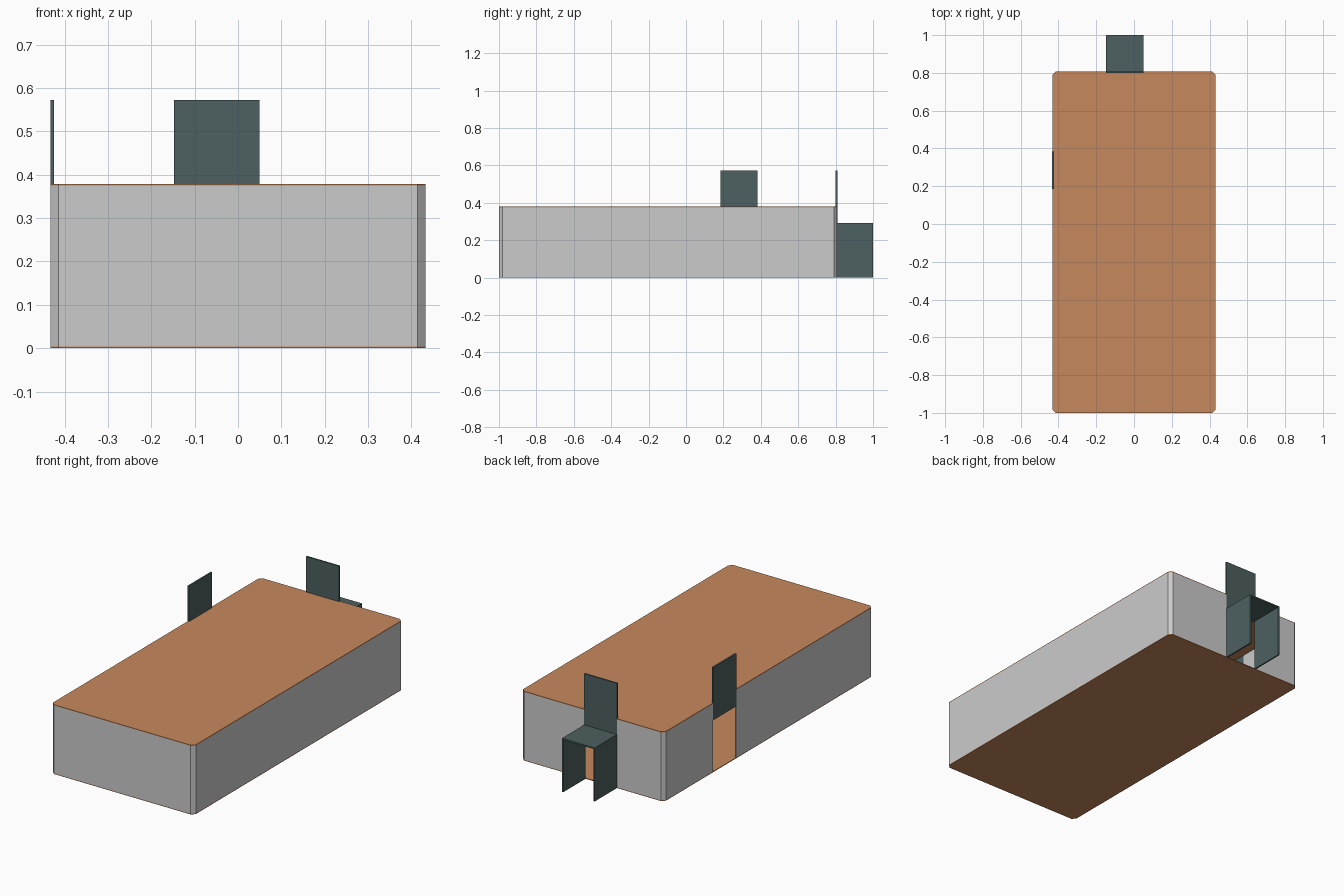
import bpy, bmesh

if "Cube" in bpy.data.objects:
    bpy.data.objects.remove(bpy.data.objects["Cube"])

X, Y0, Y1, H = 0.432, -1.0, 0.808, 0.379   # footprint and wall height
C, T, S = 0.018, 0.008, 0.004              # corner cut, wall and slab thickness
DX0, DX1 = -0.148, 0.05                    # back opening
DY0, DY1 = 0.184, 0.383                    # side opening
DH, TOP = 0.293, 0.573                     # doorway and raised panel heights


def material(name, color):
    m = bpy.data.materials.new(name)
    m.diffuse_color = color
    m.use_nodes = True
    m.node_tree.nodes["Principled BSDF"].inputs["Base Color"].default_value = m.diffuse_color
    return m


ORANGE = material("warm_orange", (0.57, 0.25, 0.11, 1))
GREEN = material("dark_green", (0.075, 0.115, 0.115, 1))


def add_mesh(name, bm, mat=None):
    me = bpy.data.meshes.new(name)
    bm.to_mesh(me)
    bm.free()
    ob = bpy.data.objects.new(name, me)
    bpy.context.collection.objects.link(ob)
    if mat:
        me.materials.append(mat)
    return ob


def box(name, lo, hi, mat):
    bm = bmesh.new()
    bmesh.ops.create_cube(bm, size=1)
    for v in bm.verts:
        v.co = [lo[i] + (v.co[i] + 0.5) * (hi[i] - lo[i]) for i in range(3)]
    return add_mesh(name, bm, mat)


def wall(name, path):
    """Thin upright wall along a path, thickened inwards."""
    bm = bmesh.new()
    low = [bm.verts.new((x, y, S)) for x, y in path]
    high = [bm.verts.new((x, y, H - S)) for x, y in path]
    for i in range(len(path) - 1):
        bm.faces.new((low[i], low[i + 1], high[i + 1], high[i]))
    ob = add_mesh(name, bm)
    mod = ob.modifiers.new("thickness", 'SOLIDIFY')
    mod.thickness, mod.offset, mod.use_even_offset = T, -1, True


def slab(name, z):
    """Floor or roof plate with cut corners."""
    bm = bmesh.new()
    f = bm.faces.new([bm.verts.new((x, y, z)) for x, y in corners])
    ext = bmesh.ops.extrude_face_region(bm, geom=[f])
    for v in ext["geom"]:
        if isinstance(v, bmesh.types.BMVert):
            v.co.z += S
    bmesh.ops.recalc_face_normals(bm, faces=bm.faces)
    add_mesh(name, bm, ORANGE)


# Footprint, counter-clockwise from the front left corner
corners = [(-X, Y0 + C), (-X + C, Y0), (X - C, Y0), (X, Y0 + C),
           (X, Y1 - C), (X - C, Y1), (-X + C, Y1), (-X, Y1 - C)]

slab("floor", 0)
slab("roof", H - S)

# Walls with a gap at the back and on the left side
wall("main_wall", [(-X, DY0)] + corners[:6] + [(DX1, Y1)])
wall("corner_wall", [(DX0, Y1)] + corners[6:] + [(-X, DY1)])

# Raised door panels
box("side_door_panel", (-X - 0.001, DY0, DH - T), (-X + T, DY1, TOP), GREEN)
box("back_door_panel", (DX0, Y1 - T, DH - T), (DX1, Y1 + 0.001, TOP), GREEN)

# Porch behind the back opening
box("porch_top", (DX0, Y1, DH - T), (DX1, 1.0, DH), GREEN)
for side, x in (("left", DX0), ("right", DX1 - T)):
    box("porch_side_" + side, (x, Y1, 0), (x + T, 1.0, DH - T), GREEN)
